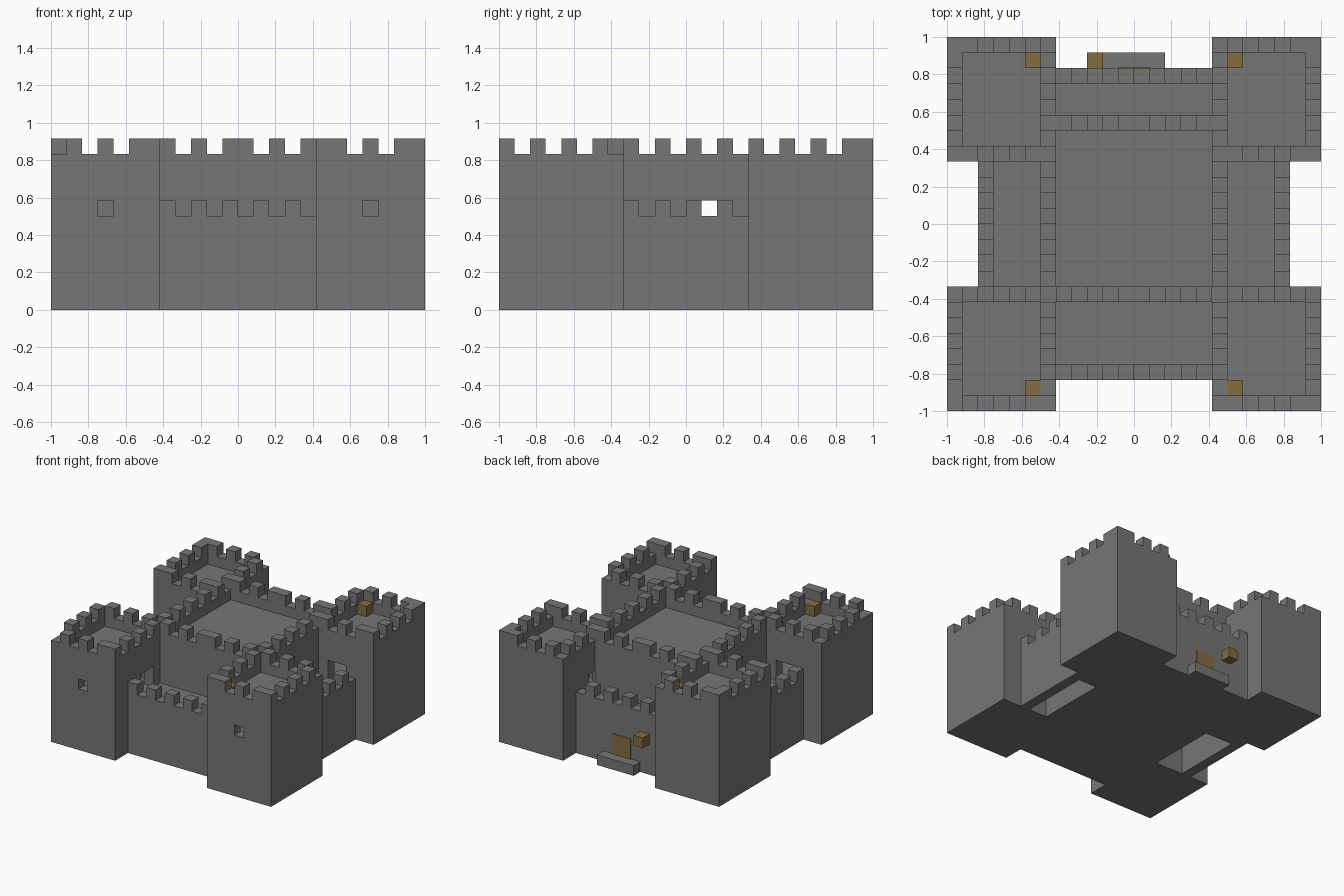
import bpy
import bmesh
from itertools import product

if "Cube" in bpy.data.objects:
    bpy.data.objects.remove(bpy.data.objects["Cube"], do_unlink=True)

U = 1 / 12  # edge length of one stone block


def material(name, rgb):
    m = bpy.data.materials.new(name)
    m.use_nodes = True
    m.diffuse_color = (*rgb, 1)
    bsdf = m.node_tree.nodes["Principled BSDF"]
    bsdf.inputs["Base Color"].default_value = (*rgb, 1)
    bsdf.inputs["Roughness"].default_value = 0.9
    return m


STONE = material("grey stone", (0.18, 0.18, 0.18))
WOOD = material("brown wood", (0.24, 0.15, 0.05))


def box(x, y, z):
    """Set of block cells between the given grid ranges."""
    return set(product(range(*x), range(*y), range(*z)))


def flip(span, side):
    return span if side > 0 else (-span[1], -span[0])


def merlons(x, y, z, along):
    """Every second block along a parapet; rows in x mirror about the middle."""
    cells = box(x, y, (z, z + 1))
    if along == "x":
        return {c for c in cells if c[0] % 2 == (0 if c[0] >= 0 else 1)}
    return {c for c in cells if c[1] % 2 == 0}


def build(name, cells, mat):
    """Turn block cells into one closed mesh with merged flat faces."""
    bm = bmesh.new()
    verts = {}

    def vert(p):
        if p not in verts:
            verts[p] = bm.verts.new([c * U for c in p])
        return verts[p]

    for cell in sorted(cells):
        for axis, step in product(range(3), (0, 1)):
            near = list(cell)
            near[axis] += 1 if step else -1
            if tuple(near) in cells:
                continue
            b, c = (axis + 1) % 3, (axis + 2) % 3
            corners = []
            for db, dc in ((0, 0), (1, 0), (1, 1), (0, 1)):
                p = list(cell)
                p[axis] += step
                p[b] += db
                p[c] += dc
                corners.append(vert(tuple(p)))
            bm.faces.new(corners if step else corners[::-1])
    bmesh.ops.dissolve_limit(bm, angle_limit=0.02, verts=bm.verts, edges=bm.edges)
    mesh = bpy.data.meshes.new(name)
    bm.to_mesh(mesh)
    bm.free()
    mesh.materials.append(mat)
    obj = bpy.data.objects.new(name, mesh)
    bpy.context.collection.objects.link(obj)
    return obj


# Corner towers: hollow room, sunken roof, battlements, doors to the walkways
for sx, sy in product((1, -1), (1, -1)):
    place = ("back" if sy > 0 else "front") + ("_left" if sx > 0 else "_right")
    X, Y = flip((5, 12), sx), flip((4, 12), sy)
    inx, iny = flip((6, 11), sx), flip((5, 11), sy)
    cells = box(X, Y, (0, 10))
    cells -= box(inx, iny, (9, 10)) | box(inx, iny, (5, 8))
    cells -= box(flip((5, 6), sx), flip((6, 8), sy), (5, 7))
    cells -= box(flip((7, 9), sx), flip((4, 5), sy), (5, 7))
    for edge in ((4, 5), (11, 12)):
        cells |= merlons(X, flip(edge, sy), 10, "x")
    for edge in ((5, 6), (11, 12)):
        cells |= merlons(flip(edge, sx), Y, 10, "y")
    if sy > 0:
        cells |= box(flip((11, 12), sx), (11, 12), (10, 11))
    else:
        cells -= box(flip((8, 9), sx), (-12, -11), (6, 7))  # window
        if sx < 0:
            cells.discard((-12, -12, 10))
    build(place + "_tower", cells, STONE)
    build(place + "_roof_crate",
          box(flip((6, 7), sx), flip((10, 11), sy), (9, 10)), WOOD)

# Central keep: hollow hall with a doorway onto each side walkway
keep = box((-6, 6), (-4, 4), (0, 10)) | box((-5, 5), (-5, 7), (0, 10))
keep -= box((-5, 5), (-4, 6), (9, 10)) | box((-5, 5), (-4, 6), (5, 8))
keep -= box((-6, 6), (0, 2), (5, 7))
for row in ((-5, -4), (6, 7)):
    keep |= merlons((-5, 5), row, 10, "x")
for col in ((-6, -5), (5, 6)):
    keep |= merlons(col, (-4, 4), 10, "y")
build("keep", keep, STONE)

# Front and back curtain walls with sunken walkways
for name, body, rim in (("front_wall", (-10, -5), (-10, -9)),
                        ("back_wall", (7, 10), (9, 10))):
    cells = box((-5, 5), body, (0, 5)) | box((-5, 5), rim, (5, 6))
    cells |= {c for c in box((-5, 5), rim, (6, 7)) if c[0] % 2}
    build(name, cells, STONE)

# Side curtain walls, open underneath
for name, side, hollow in (("left_wall", 1, (7, 9)), ("right_wall", -1, (6, 9))):
    rim = flip((9, 10), side)
    cells = box(flip((6, 10), side), (-4, 4), (0, 5)) | box(rim, (-4, 4), (5, 6))
    cells -= box(flip(hollow, side), (-4, 3), (0, 4))
    cells |= merlons(rim, (-4, 4), 6, "y")
    build(name, cells, STONE)

# Back entrance: step, wooden door plate and wall lantern
build("door_step", box((-2, 2), (10, 11), (0, 1)), STONE)
build("door_lantern", box((-3, -2), (10, 11), (3, 4)), WOOD)
door = build("back_door", box((-1, 1), (0, 1), (1, 3)), WOOD)
door.scale.y = 0.06
door.location.y = 10 * U
